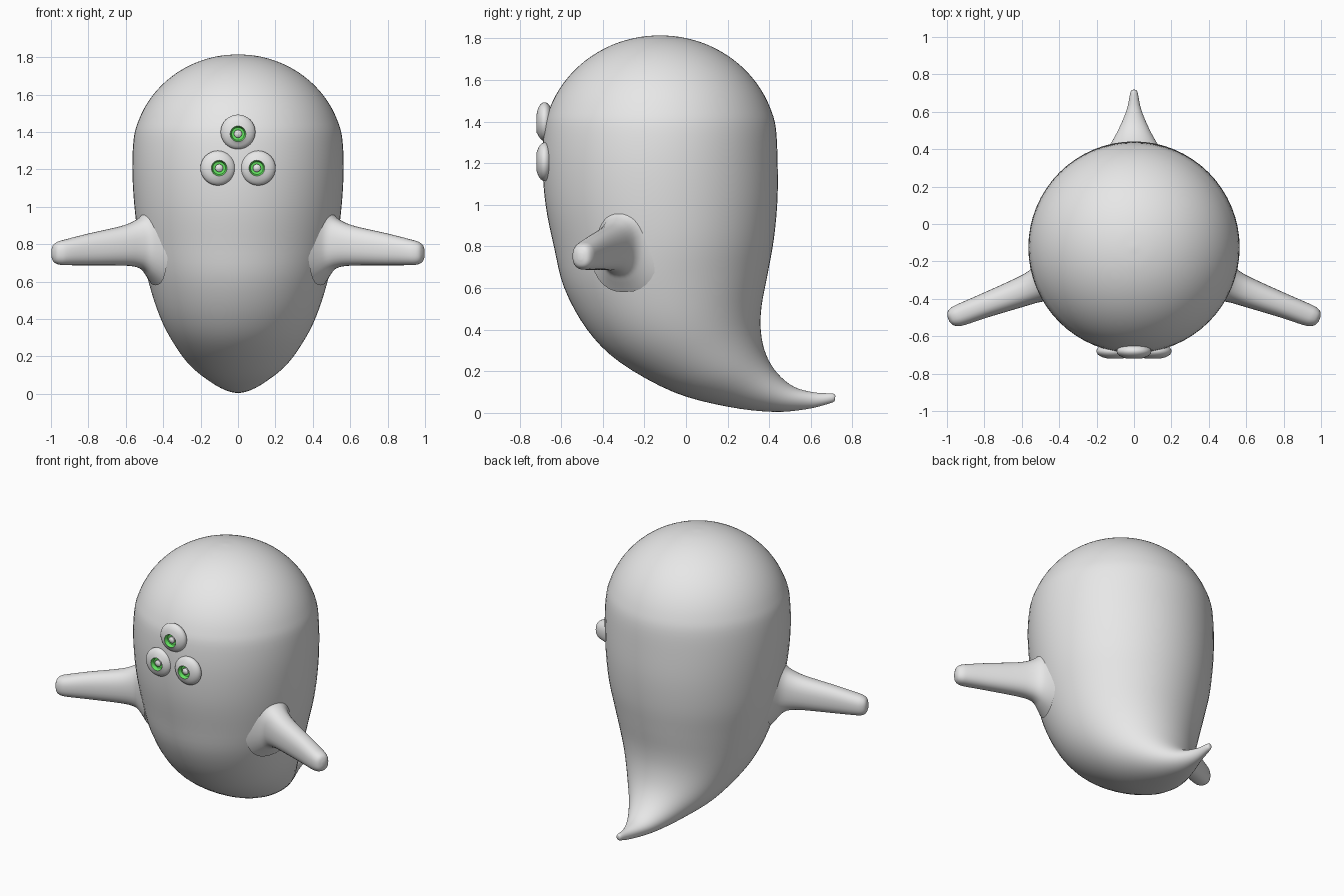
import bpy, bmesh
from math import sin, cos, pi, radians
from mathutils import Vector

cube = bpy.data.objects.get("Cube")
if cube:
    bpy.data.objects.remove(cube, do_unlink=True)


def make_material(name, color):
    m = bpy.data.materials.new(name)
    m.use_nodes = True
    m.diffuse_color = color
    bsdf = m.node_tree.nodes["Principled BSDF"]
    bsdf.inputs["Base Color"].default_value = color
    bsdf.inputs["Roughness"].default_value = 0.6
    return m


grey = make_material("pale grey", (0.8, 0.8, 0.8, 1))
green = make_material("bright green", (0.13, 0.8, 0.12, 1))


def smooth_path(keys, steps):
    """Catmull-Rom interpolation through tuples of numbers."""
    out = []
    for i in range(len(keys) - 1):
        a, b = keys[max(i - 1, 0)], keys[i]
        c, d = keys[i + 1], keys[min(i + 2, len(keys) - 1)]
        for s in range(steps):
            t = s / steps
            out.append([q + 0.5 * t * (r - p + t * (2 * p - 5 * q + 4 * r - u + t * (3 * (q - r) + u - p)))
                        for p, q, r, u in zip(a, b, c, d)])
    return out + [list(keys[-1])]


def loft(name, rings, materials, green_bands=()):
    """Skin a list of point rings, capping both ends."""
    bm = bmesh.new()
    rows = [[bm.verts.new(p) for p in ring] for ring in rings]
    n = len(rows[0])
    for k in range(len(rows) - 1):
        for j in range(n):
            i = (j + 1) % n
            f = bm.faces.new((rows[k][j], rows[k][i], rows[k + 1][i], rows[k + 1][j]))
            f.material_index = 1 if k in green_bands else 0
    bm.faces.new(rows[0])
    bm.faces.new(rows[-1])
    bmesh.ops.recalc_face_normals(bm, faces=bm.faces)
    mesh = bpy.data.meshes.new(name)
    bm.to_mesh(mesh)
    bm.free()
    for m in materials:
        mesh.materials.append(m)
    ob = bpy.data.objects.new(name, mesh)
    bpy.context.collection.objects.link(ob)
    bpy.ops.object.select_all(action="DESELECT")
    ob.select_set(True)
    bpy.context.view_layer.objects.active = ob
    bpy.ops.object.shade_smooth_by_angle(angle=radians(40))
    return ob


# Body: slices given by front (y, z), back (y, z) and half width, dome first
body_keys = []
for deg in (1, 10, 20, 30, 40, 50, 60, 70, 80):
    s, z = 0.565 * sin(radians(deg)), 1.28 + 0.535 * cos(radians(deg))
    body_keys.append((-0.125 - s, z, -0.125 + s, z, s))
body_keys += [
    (-0.69, 1.2, 0.44, 1.22, 0.565),
    (-0.675, 1.0, 0.44, 1.03, 0.555),
    (-0.635, 0.8, 0.423, 0.84, 0.53),
    (-0.585, 0.6, 0.393, 0.67, 0.488),
    (-0.475, 0.4, 0.363, 0.51, 0.434),
    (-0.32, 0.245, 0.36, 0.39, 0.37),
    (-0.06, 0.1, 0.385, 0.28, 0.28),
    (0.2, 0.03, 0.44, 0.19, 0.18),
    (0.42, 0.005, 0.52, 0.125, 0.098),
    (0.58, 0.018, 0.62, 0.098, 0.042),
    (0.695, 0.047, 0.705, 0.093, 0.02),
    (0.716, 0.06, 0.718, 0.082, 0.01),
]
SIDES = 64
body_rings = []
for fy, fz, by, bz, w in smooth_path(body_keys, 4):
    front, back = Vector((0, fy, fz)), Vector((0, by, bz))
    mid, half = (front + back) / 2, (front - back) / 2
    body_rings.append([mid + half * cos(2 * pi * j / SIDES) + Vector((w * sin(2 * pi * j / SIDES), 0, 0))
                       for j in range(SIDES)])
loft("body", body_rings, [grey])


# Arms: x, y, z, half width, half height, flaring into the body
arm_keys = [
    (0.44, -0.295, 0.82, 0.18, 0.24),
    (0.475, -0.31, 0.815, 0.13, 0.19),
    (0.505, -0.322, 0.81, 0.1, 0.15),
    (0.545, -0.34, 0.803, 0.086, 0.125),
    (0.62, -0.37, 0.792, 0.078, 0.106),
    (0.8, -0.437, 0.772, 0.065, 0.085),
    (0.92, -0.483, 0.757, 0.059, 0.069),
    (0.96, -0.497, 0.753, 0.052, 0.061),
    (0.983, -0.505, 0.752, 0.037, 0.045),
    (0.993, -0.508, 0.752, 0.012, 0.016),
]


def rounded(v):
    # Slightly boxy round section
    return abs(v) ** 0.85 * (1 if v > 0 else -1)


for label, side in (("left", 1), ("right", -1)):
    rings = []
    for x, y, z, h, v in smooth_path(arm_keys, 4):
        ring = []
        for j in range(32):
            a = 2 * pi * j / 32
            c, s = h * rounded(cos(a)), v * rounded(sin(a))
            ring.append((side * (x + 0.37 * c), y + 0.93 * c, z + s))
        rings.append(ring)
    loft(label + "_arm", rings, [grey])


# Eyes: flattened balls with a green socket and a small grey pupil
def make_eye(name, x, z, shift_x, shift_z):
    profile = [(0.093 * sin(radians(d)), 0.043 * cos(radians(d))) for d in range(178, 26, -8)]
    rim = len(profile)
    profile += [(0.042, 0.039), (0.034, 0.016), (0.021, 0.014),
                (0.021, 0.024), (0.013, 0.031), (0.002, 0.033)]
    rings = []
    for k, (r, d) in enumerate(profile):
        pull = 1 if k >= rim else (0.5 if k == rim - 1 else 0)
        rings.append([(x + shift_x * pull + r * cos(2 * pi * j / 32), -0.68 - d,
                       z + shift_z * pull + r * sin(2 * pi * j / 32)) for j in range(32)])
    loft(name, rings, [grey, green], (rim, rim + 1))


make_eye("upper_eye", 0, 1.4, 0, -0.01)
make_eye("left_eye", 0.108, 1.207, -0.007, 0)
make_eye("right_eye", -0.108, 1.207, 0.007, 0)
